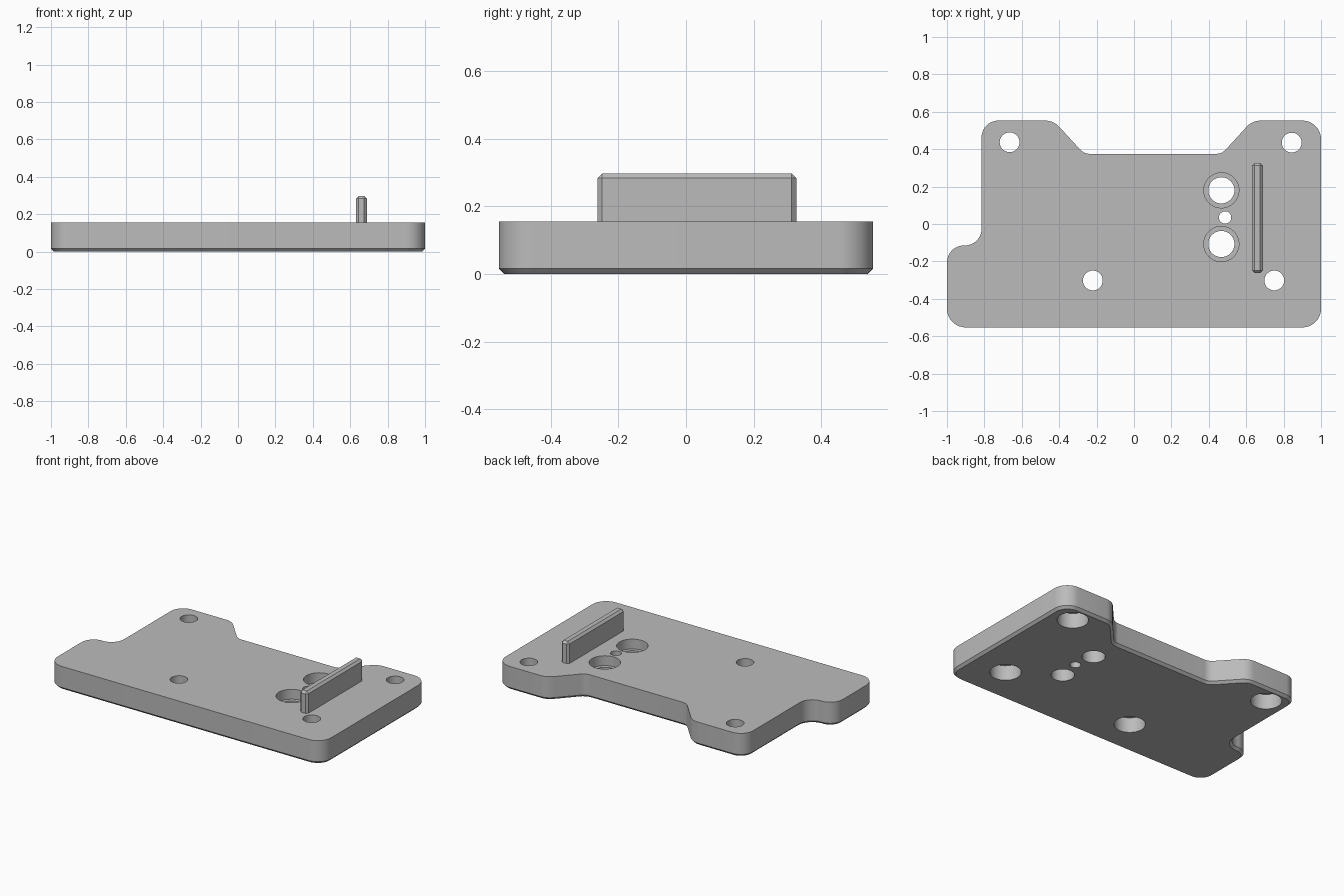
import bpy, bmesh, math
from mathutils import Vector

cube = bpy.data.objects.get("Cube")
if cube:
    bpy.data.objects.remove(cube, do_unlink=True)

THICK = 0.155
grey = bpy.data.materials.new("matte grey")
grey.use_nodes = True
colour = (0.5, 0.5, 0.5, 1)
grey.diffuse_color = colour
grey.node_tree.nodes["Principled BSDF"].inputs["Base Color"].default_value = colour


def to_object(bm, name):
    bmesh.ops.recalc_face_normals(bm, faces=bm.faces)
    mesh = bpy.data.meshes.new(name)
    bm.to_mesh(mesh)
    bm.free()
    mesh.materials.append(grey)
    ob = bpy.data.objects.new(name, mesh)
    bpy.context.collection.objects.link(ob)
    return ob


def rounded(corners):
    """Replace each (x, y, radius) corner with a tangent arc."""
    out = []
    for i, (x, y, r) in enumerate(corners):
        p = Vector((x, y))
        a = (Vector(corners[i - 1][:2]) - p).normalized()
        b = (Vector(corners[(i + 1) % len(corners)][:2]) - p).normalized()
        half = a.angle(b) / 2
        centre = p + (a + b).normalized() * (r / math.sin(half))
        start = p + a * (r / math.tan(half)) - centre
        end = p + b * (r / math.tan(half)) - centre
        sweep = math.pi - 2 * half
        steps = max(4, round(sweep / math.radians(9)))
        for k in range(steps + 1):
            t = k / steps
            v = (start * math.sin((1 - t) * sweep) + end * math.sin(t * sweep)) / math.sin(sweep) \
                if abs(math.sin(sweep)) > 1e-6 else start.lerp(end, t)
            out.append(centre + v)
    return out


def prism(points, z0, z1):
    bm = bmesh.new()
    face = bm.faces.new([bm.verts.new((p[0], p[1], z0)) for p in points])
    top = bmesh.ops.extrude_face_region(bm, geom=[face])["geom"]
    bmesh.ops.translate(bm, vec=(0, 0, z1 - z0),
                        verts=[v for v in top if isinstance(v, bmesh.types.BMVert)])
    bmesh.ops.recalc_face_normals(bm, faces=bm.faces)
    return bm


# Base plate with rounded outline and chamfered lower rim
outline = rounded([
    (-1, -0.553, 0.1), (1, -0.553, 0.1), (1, 0.553, 0.1), (0.632, 0.553, 0.1),
    (0.47, 0.375, 0.07), (-0.267, 0.375, 0.07), (-0.43, 0.553, 0.1),
    (-0.815, 0.553, 0.09), (-0.815, -0.115, 0.09), (-1, -0.115, 0.09)])
bm = prism(outline, 0, THICK)
rim = [e for e in bm.edges if all(v.co.z < 1e-5 for v in e.verts)]
bmesh.ops.bevel(bm, geom=rim, offset=0.016, segments=1, affect='EDGES')
plate = to_object(bm, "base_plate")


# Stepped hole cutters, each turned from (radius, z) steps
def add_turned(bm, x, y, profile, n=40):
    rings = [[bm.verts.new((x + r * math.cos(2 * math.pi * i / n),
                            y + r * math.sin(2 * math.pi * i / n), z))
              for i in range(n)] for r, z in profile]
    bm.faces.new(rings[0][::-1])
    bm.faces.new(rings[-1])
    for lo, hi in zip(rings, rings[1:]):
        for i in range(n):
            j = (i + 1) % n
            bm.faces.new((lo[i], lo[j], hi[j], hi[i]))


LOW, HIGH = -0.05, THICK + 0.05
bm = bmesh.new()
for x, y in [(-0.665, 0.437), (0.843, 0.435), (-0.22, -0.302), (0.75, -0.302)]:
    add_turned(bm, x, y, [(0.094, LOW), (0.094, 0.1), (0.053, 0.1), (0.053, HIGH)])
for y in (0.18, -0.107):
    add_turned(bm, 0.467, y, [(0.07, LOW), (0.07, 0.09), (0.094, 0.09), (0.094, HIGH)])
add_turned(bm, 0.487, 0.035, [(0.033, LOW), (0.033, HIGH)])
cutter = to_object(bm, "hole_cutter")
cutter.hide_render = True

cut = plate.modifiers.new("holes", 'BOOLEAN')
cut.operation = 'DIFFERENCE'
cut.solver = 'EXACT'
cut.object = cutter
bpy.context.view_layer.objects.active = plate
plate.select_set(True)
bpy.ops.object.modifier_apply(modifier=cut.name)
bpy.data.objects.remove(cutter, do_unlink=True)

# Upright rib with chamfered upright and upper edges
x0, x1, y0, y1 = 0.631, 0.689, -0.262, 0.326
bm = prism([(x0, y0), (x1, y0), (x1, y1), (x0, y1)], THICK - 0.01, 0.297)
edges = [e for e in bm.edges if max(v.co.z for v in e.verts) > THICK]
bmesh.ops.bevel(bm, geom=edges, offset=0.014, segments=1, affect='EDGES')
to_object(bm, "upright_rib")

# Smooth the curved walls, keep the edges crisp
bpy.ops.object.select_all(action='DESELECT')
plate.select_set(True)
bpy.context.view_layer.objects.active = plate
bpy.ops.object.shade_smooth_by_angle(angle=math.radians(30))
